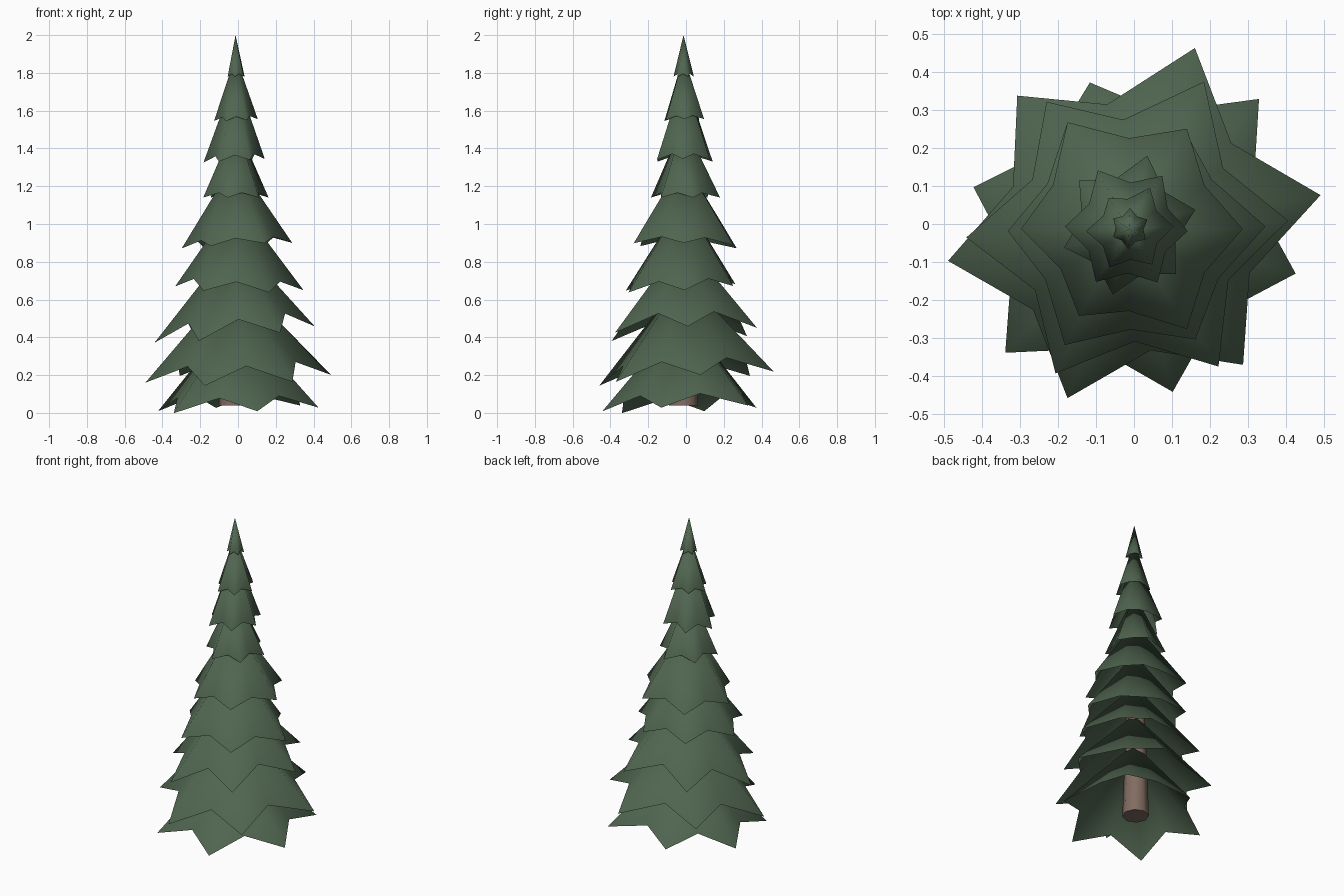
import bpy, bmesh
from math import radians, cos, sin

if "Cube" in bpy.data.objects:
    bpy.data.objects.remove(bpy.data.objects["Cube"])

CX, CY = -0.013, -0.013  # tree axis


def material(name, rgb):
    m = bpy.data.materials.new(name)
    m.diffuse_color = (*rgb, 1)
    m.use_nodes = True
    m.node_tree.nodes["Principled BSDF"].inputs["Base Color"].default_value = m.diffuse_color
    return m


def finish(bm, name, mat):
    me = bpy.data.meshes.new(name)
    bm.to_mesh(me)
    bm.free()
    ob = bpy.data.objects.new(name, me)
    bpy.context.collection.objects.link(ob)
    me.materials.append(mat)
    return ob


def tier(name, start, radii, ratio, tip_z, valley_z, apex_z, tilt, mat):
    """Hollow six-pointed skirt: low tips, higher valleys, one apex."""
    bm = bmesh.new()
    apex = bm.verts.new((CX, CY, apex_z))
    rim = []
    for i, r in enumerate(radii):
        nxt = radii[(i + 1) % 6]
        for ang, rad, z in ((start + 60 * i, r, tip_z),
                            (start + 60 * i + 30, ratio * (r + nxt) / 2, valley_z)):
            x, y = rad * cos(radians(ang)), rad * sin(radians(ang))
            rim.append(bm.verts.new((CX + x, CY + y, z + tilt[0] * x + tilt[1] * y)))
    for a, b in zip(rim, rim[1:] + rim[:1]):
        bm.faces.new((a, b, apex))
    for f in bm.faces:
        f.smooth = True
    return finish(bm, name, mat)


green = material("needles", (0.08, 0.13, 0.08))
brown = material("bark", (0.22, 0.15, 0.12))

# Foliage: first tip angle, six tip radii, valley ratio, tip z, valley z, apex z, tilt
tiers = [
    (-15, (.455, .485, .40, .425, .462, .445), .72, .018, .09, .52, (.03, .03)),
    (10, (.513, .508, .459, .485, .475, .468), .69, .18, .268, .72, (.03, .07)),
    (3, (.42, .436, .40, .43, .428, .433), .69, .415, .505, .92, (.10, .04)),
    (1, (.36, .30, .32, .32, .35, .34), .77, .66, .71, .13 + 1.0, (-.03, .06)),
    (0, (.30, .305, .325, .285, .265, .305), .76, .885, .92, .34 + 1.0, (.05, -.02)),
    (16, (.182, .199, .183, .178, .178, .172), .71, 1.14, 1.165, 1.54, (0, 0)),
    (-2, (.155, .165, .175, .17, .165, .16), .72, 1.335, 1.365, 1.79, (.06, 0)),
    (3, (.118, .122, .098, .114, .114, .112), .72, 1.55, 1.57, 1.89, (.04, .03)),
    (27, (.054, .055, .05, .047, .053, .052), .72, 1.78, 1.795, 2.0, (0, 0)),
]
for n, t in enumerate(tiers, 1):
    tier(f"branch_tier_{n}", *t, green)

# Tapered trunk, hidden in the foliage higher up
bm = bmesh.new()
bmesh.ops.create_cone(bm, cap_ends=True, segments=8, radius1=0.078, radius2=0.025, depth=1.56)
bmesh.ops.translate(bm, verts=bm.verts, vec=(CX - 0.01, CY, 0.82))
for f in bm.faces:
    f.smooth = len(f.verts) == 4
finish(bm, "trunk", brown)
